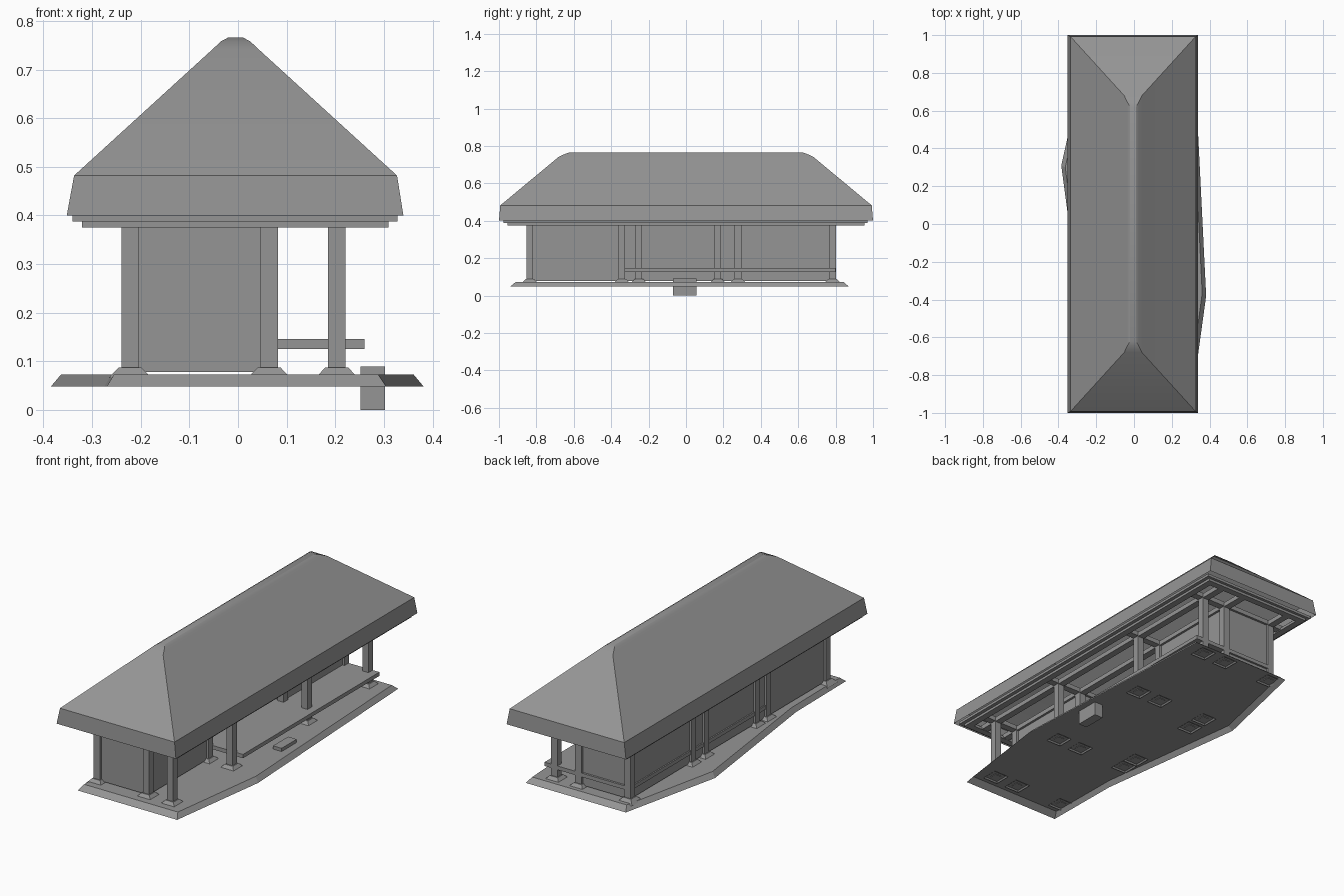
import bpy, bmesh, math

cube = bpy.data.objects.get("Cube")
if cube:
    bpy.data.objects.remove(cube, do_unlink=True)

grey = bpy.data.materials.new("plain_grey")
grey.use_nodes = True
grey.diffuse_color = (0.3, 0.3, 0.3, 1)
grey.node_tree.nodes["Principled BSDF"].inputs["Base Color"].default_value = (0.3, 0.3, 0.3, 1)


def finish(name, bm):
    mesh = bpy.data.meshes.new(name)
    bm.to_mesh(mesh)
    bm.free()
    mesh.materials.append(grey)
    obj = bpy.data.objects.new(name, mesh)
    bpy.context.collection.objects.link(obj)
    return obj


def loft(name, rings, bottom=False):
    """Skin counter-clockwise rings from low to high and cap the top."""
    bm = bmesh.new()
    loops = [[bm.verts.new(p) for p in ring] for ring in rings]
    for low, high in zip(loops, loops[1:]):
        for i in range(len(low)):
            j = (i + 1) % len(low)
            bm.faces.new((low[i], low[j], high[j], high[i]))
    bm.faces.new(loops[-1])
    if bottom:
        bm.faces.new(loops[0][::-1])
    return finish(name, bm)


def rect(x0, x1, y0, y1, z):
    return [(x0, y0, z), (x1, y0, z), (x1, y1, z), (x0, y1, z)]


def box(name, x0, x1, y0, y1, z0, z1):
    return loft(name, [rect(x0, x1, y0, y1, z0), rect(x0, x1, y0, y1, z1)], True)


def frame(name, x0, x1, y0, y1, z0, z1, w):
    """Four boards around an open rectangle."""
    box(name + "_left", x1 - w, x1, y0, y1, z0, z1)
    box(name + "_right", x0, x0 + w, y0, y1, z0, z1)
    box(name + "_front", x0 + w, x1 - w, y0, y0 + w, z0, z1)
    box(name + "_back", x0 + w, x1 - w, y1 - w, y1, z0, z1)


# Hipped roof shell with a softened ridge
roof = loft("roof", [
    rect(-0.352, 0.34, -1, 1, 0.4),
    rect(-0.337, 0.327, -0.993, 0.993, 0.482),
    rect(-0.052, 0.042, -0.68, 0.68, 0.742),
    rect(-0.035, 0.025, -0.645, 0.645, 0.758),
    rect(-0.02, 0.01, -0.62, 0.62, 0.766)])

# Stepped eave boards
frame("upper_eave", -0.34, 0.328, -0.975, 0.97, 0.388, 0.402, 0.04)
frame("lower_eave", -0.321, 0.309, -0.955, 0.955, 0.375, 0.389, 0.035)

# Ground slab, an open-bottomed sheet with sloping rim
outline = [(-0.27, -0.94), (0.305, -0.94), (0.382, -0.38), (0.32, 0.87),
           (-0.26, 0.87), (-0.385, 0.31), (-0.275, -0.52)]
loft("ground_slab", [[(x, y, 0.048) for x, y in outline],
                     [(x * 0.945, y * 0.968, 0.073) for x, y in outline]])

# Stepping stone
box("step_stone", 0.252, 0.302, -0.07, 0.055, 0, 0.09)

# Posts on flared footings
OUT, MID, BACK = 0.203, 0.064, -0.222
ROWS = [-0.835, -0.343, 0.278, 0.783]
spots = [(x, y) for x in (OUT, MID, BACK) for y in ROWS]
spots += [(BACK, -0.252), (BACK, 0.17)]
H = 0.018
for n, (x, y) in enumerate(spots):
    box(f"post_{n}", x - H, x + H, y - H, y + H, 0.07, 0.392)
    loft(f"footing_{n}", [rect(x - r, x + r, y - r, y + r, z)
                          for r, z in ((0.044, 0.066), (0.023, 0.088))])

# Beams resting on the post rows
for n, x in enumerate((OUT, MID, BACK)):
    box(f"long_beam_{n}", x - H, x + H, -0.93, 0.93, 0.376, 0.4)
for n, y in enumerate(ROWS):
    box(f"cross_beam_{n}", -0.3, 0.29, y - H, y + H, 0.38, 0.404)

# Thin wall panels between posts
T = 0.006


def wall_along_y(name, x, y0, y1):
    box(name, x - T, x + T, y0, y1, 0.078, 0.38)


def wall_along_x(name, y):
    box(name, BACK, MID, y - T, y + T, 0.078, 0.38)


wall_along_y("back_wall", BACK, ROWS[0], ROWS[3])
wall_along_y("front_room_wall", MID, ROWS[0], ROWS[1])
wall_along_y("rear_room_wall", MID, ROWS[2], ROWS[3])
for n, y in enumerate(ROWS):
    wall_along_x(f"end_wall_{n}", y)

# Raised veranda deck
box("raised_deck", -0.235, 0.26, -0.33, 0.8, 0.126, 0.146)

# Soften only the ridge
bpy.ops.object.select_all(action='DESELECT')
roof.select_set(True)
bpy.context.view_layer.objects.active = roof
bpy.ops.object.shade_smooth_by_angle(angle=math.radians(25))
